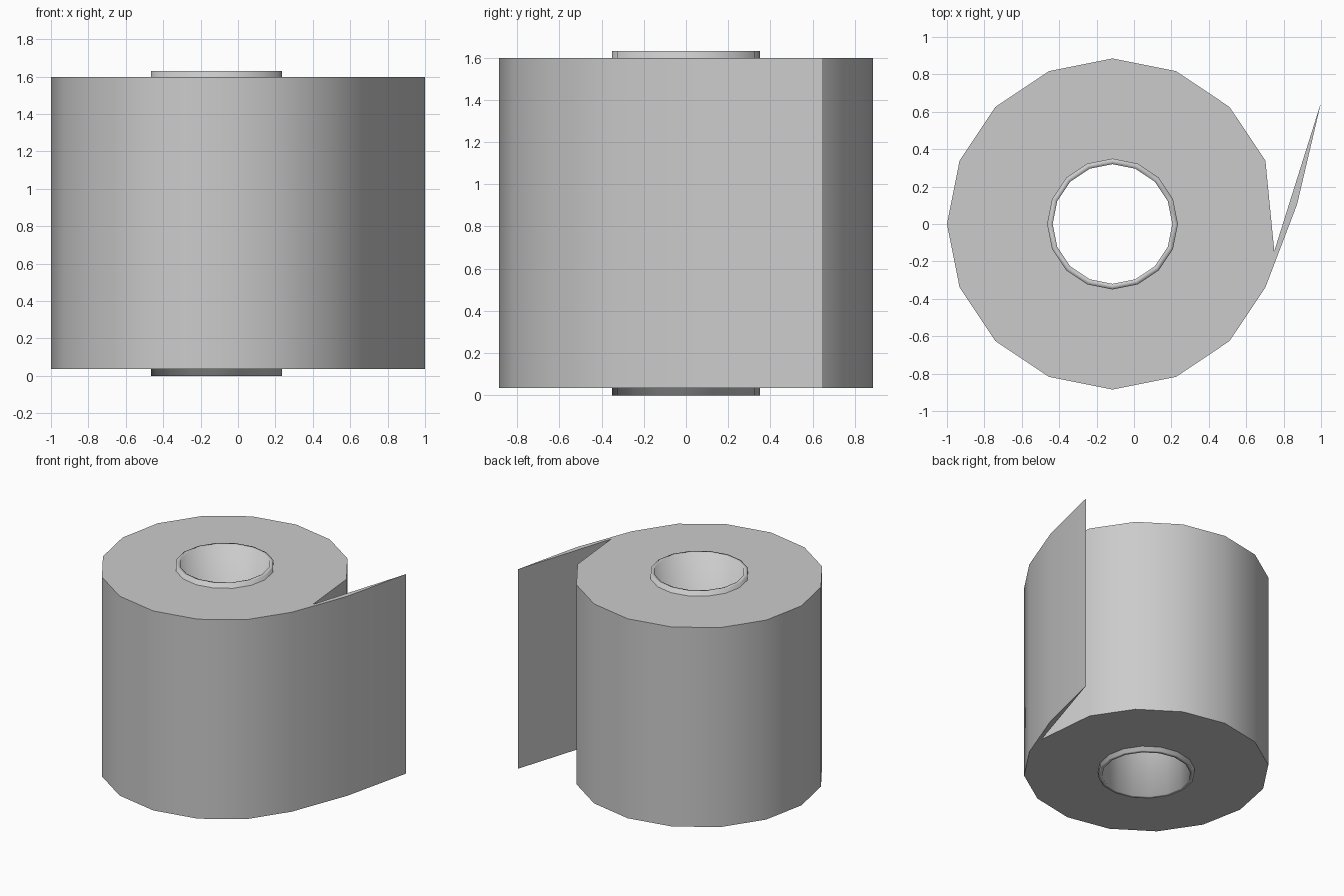
import bpy, bmesh, math

if "Cube" in bpy.data.objects:
    bpy.data.objects.remove(bpy.data.objects["Cube"])

CX, SIDES = -0.115, 16


def ring(radius):
    """Points of a 16-sided circle around the roll axis."""
    return [(CX + radius * math.cos(2 * math.pi * i / SIDES),
             radius * math.sin(2 * math.pi * i / SIDES)) for i in range(SIDES)]


def finish(name, bm, angle):
    bmesh.ops.recalc_face_normals(bm, faces=bm.faces)
    mesh = bpy.data.meshes.new(name)
    bm.to_mesh(mesh)
    bm.free()
    ob = bpy.data.objects.new(name, mesh)
    bpy.context.collection.objects.link(ob)
    bpy.ops.object.select_all(action='DESELECT')
    ob.select_set(True)
    bpy.context.view_layer.objects.active = ob
    bpy.ops.object.shade_smooth_by_angle(angle=math.radians(angle))


def add_points(bm, points, z):
    return [bm.verts.new((x, y, z)) for x, y in points]


def bridge(bm, a, b):
    n = len(a)
    for i in range(n):
        j = (i + 1) % n
        bm.faces.new((a[i], a[j], b[j], b[i]))


# Paper roll with the loose sheet peeling off the right side
bm = bmesh.new()
outer = ring(0.885)
outer[0] = (0.75, -0.145)                # where the sheet leaves the roll
sheet = [(0.872, 0.105), (1.0, 0.65)]    # bend and free end of the sheet
walls = []
for z in (0.035, 1.597):
    rim = add_points(bm, outer, z)
    hole = add_points(bm, ring(0.345), z)
    flap = add_points(bm, sheet, z)
    bridge(bm, rim, hole)
    bm.faces.new((rim[15], flap[0], flap[1], rim[0]))
    walls.append(rim[1:] + flap + [rim[0]])
bridge(bm, *walls)
finish("paper_roll", bm, 30)

# Cardboard core, standing slightly proud at both ends
bm = bmesh.new()
loops = [add_points(bm, ring(r), z)
         for r, z in ((0.35, 0), (0.35, 1.63), (0.32, 1.63), (0.32, 0))]
for i in range(4):
    bridge(bm, loops[i], loops[(i + 1) % 4])
finish("core_tube", bm, 180)
